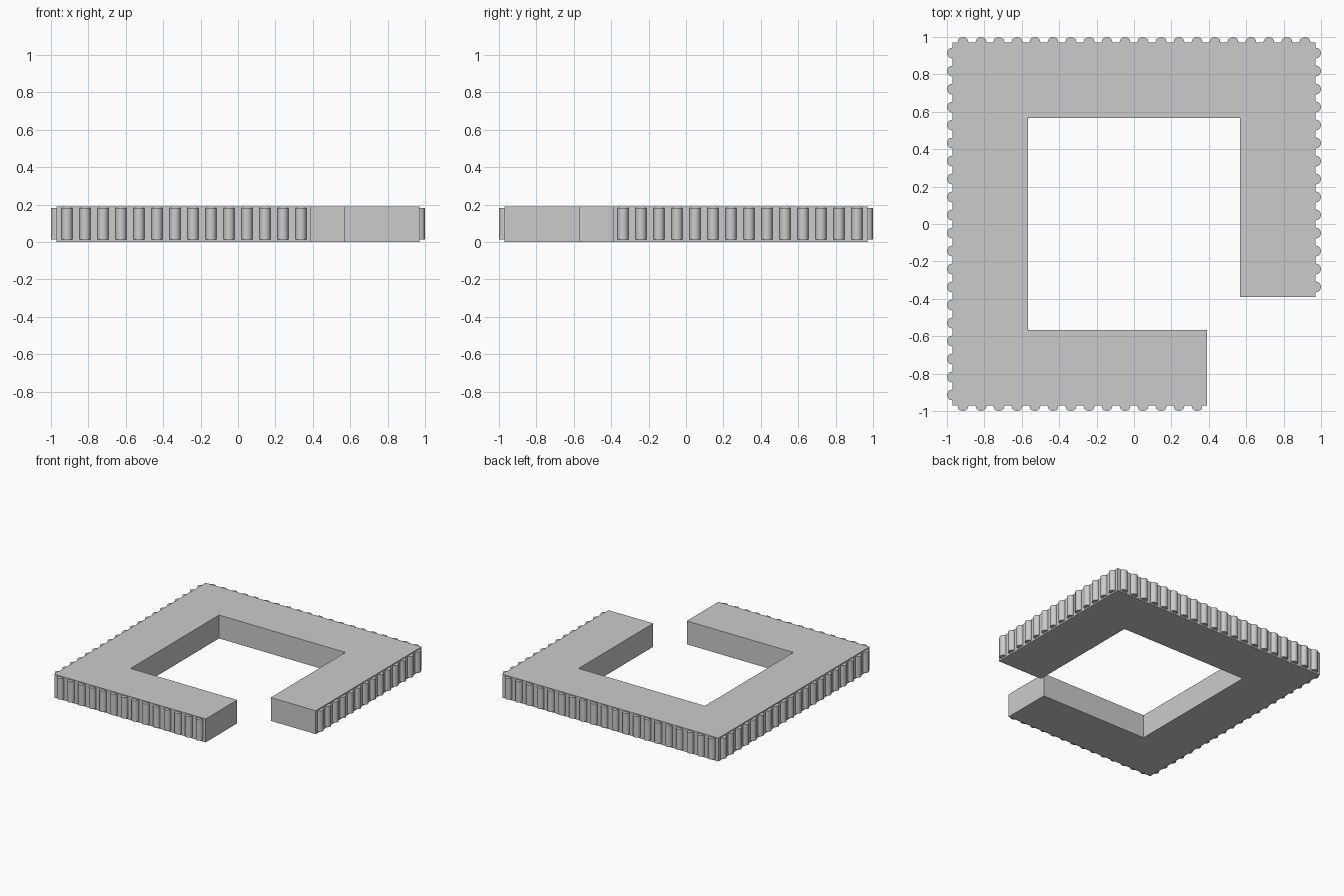
import bpy, bmesh
from mathutils import Matrix

if "Cube" in bpy.data.objects:
    bpy.data.objects.remove(bpy.data.objects["Cube"])

OUT, INN, END = 0.971, 0.568, 0.39      # outer edge, inner edge, arm end
HEIGHT = 0.19
RIB_R, RIB_Z0, RIB_Z1 = 0.029, 0.012, 0.182
START, STEP = -0.914, 0.0962


def add_object(name, bm):
    mesh = bpy.data.meshes.new(name)
    bmesh.ops.recalc_face_normals(bm, faces=bm.faces[:])
    bm.to_mesh(mesh)
    bm.free()
    obj = bpy.data.objects.new(name, mesh)
    bpy.context.collection.objects.link(obj)
    return obj


# Open square frame, missing its front right corner
profile = [(-OUT, -OUT), (END, -OUT), (END, -INN), (-INN, -INN), (-INN, INN),
           (INN, INN), (INN, -END), (OUT, -END), (OUT, OUT), (-OUT, OUT)]
bm = bmesh.new()
face = bm.faces.new([bm.verts.new((x, y, 0)) for x, y in profile])
top = bmesh.ops.extrude_face_region(bm, geom=[face])["geom"]
bmesh.ops.translate(bm, vec=(0, 0, HEIGHT),
                    verts=[v for v in top if isinstance(v, bmesh.types.BMVert)])
add_object("square_frame", bm)


# Rounded ribs half sunk into each outer side
def ribs(name, count, place):
    bm = bmesh.new()
    for i in range(count):
        x, y = place(START + i * STEP)
        bmesh.ops.create_cone(
            bm, cap_ends=True, segments=16, radius1=RIB_R, radius2=RIB_R,
            depth=RIB_Z1 - RIB_Z0,
            matrix=Matrix.Translation((x, y, (RIB_Z0 + RIB_Z1) / 2)))
    obj = add_object(name, bm)
    bpy.ops.object.select_all(action='DESELECT')
    obj.select_set(True)
    bpy.context.view_layer.objects.active = obj
    bpy.ops.object.shade_smooth_by_angle()


ribs("front_ribs", 14, lambda t: (t, -OUT))
ribs("back_ribs", 20, lambda t: (t, OUT))
ribs("left_ribs", 20, lambda t: (-OUT, t))
ribs("right_ribs", 14, lambda t: (OUT, -t))
